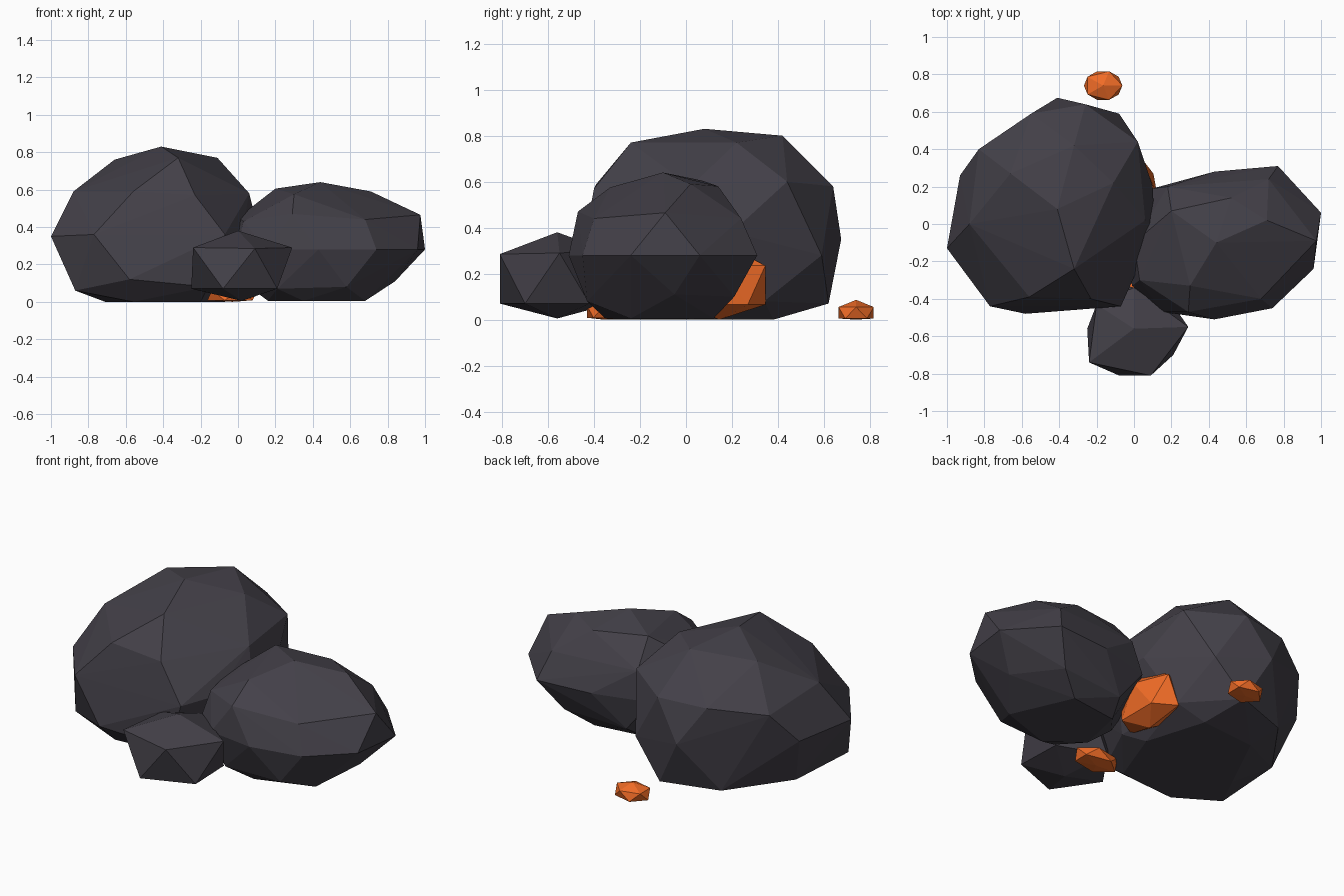
import bpy, bmesh


def material(name, color):
    m = bpy.data.materials.new(name)
    m.diffuse_color = (*color, 1)
    return m


STONE = material("dark_stone", (0.057, 0.052, 0.066))
EMBER = material("ember_orange", (0.88, 0.15, 0.02))


def finish(name, bm, mat):
    bmesh.ops.recalc_face_normals(bm, faces=bm.faces)
    mesh = bpy.data.meshes.new(name)
    bm.to_mesh(mesh)
    bm.free()
    mesh.materials.append(mat)
    obj = bpy.data.objects.new(name, mesh)
    bpy.context.collection.objects.link(obj)
    return obj


def rock(name, corners):
    """Faceted boulder: hull wrapped around its corner points."""
    bm = bmesh.new()
    for p in corners:
        bm.verts.new(p)
    bmesh.ops.convex_hull(bm, input=bm.verts)
    bmesh.ops.delete(bm, geom=[v for v in bm.verts if not v.link_faces], context='VERTS')
    return finish(name, bm, STONE)


def ember(name, center, radii):
    """Low-poly coal, flattened where it meets the ground."""
    bm = bmesh.new()
    bmesh.ops.create_icosphere(bm, subdivisions=1, radius=1)
    for v in bm.verts:
        v.co = [c + r * k for c, r, k in zip(center, radii, v.co)]
        v.co.z = max(v.co.z, 0)
    return finish(name, bm, EMBER)


# Large boulder: crown, shoulder, waist, foot
rock("large_boulder", [
    (-0.41, 0.08, 0.83), (-0.32, 0.42, 0.80), (-0.11, 0.22, 0.77),
    (-0.32, -0.24, 0.77), (-0.66, 0.27, 0.76),
    (-0.88, 0.00, 0.59), (-0.83, 0.40, 0.53), (-0.55, 0.59, 0.57), (-0.26, 0.64, 0.58),
    (0.02, 0.44, 0.60), (0.06, 0.02, 0.58), (-0.23, -0.40, 0.57), (-0.56, -0.39, 0.59),
    (-1.00, -0.13, 0.35), (-0.93, 0.26, 0.35), (-0.41, 0.675, 0.35),
    (-0.08, 0.59, 0.28), (0.10, 0.20, 0.38), (0.11, -0.02, 0.38), (0.02, -0.24, 0.37),
    (-0.07, -0.44, 0.36), (-0.77, -0.44, 0.36), (-0.58, -0.48, 0.12),
    (-0.87, -0.29, 0.06), (-0.84, 0.16, 0.06), (-0.59, 0.51, 0.06), (-0.26, 0.62, 0.07),
    (-0.02, 0.34, 0.08), (0.00, -0.10, 0.07), (-0.16, -0.43, 0.08),
    (-0.71, -0.02, 0), (-0.56, -0.36, 0), (-0.20, -0.33, 0),
    (-0.07, 0.02, 0), (-0.18, 0.38, 0), (-0.53, 0.35, 0),
])

# Medium boulder, leaning against the large one
rock("medium_boulder", [
    (0.44, -0.10, 0.64), (0.20, 0.07, 0.605), (0.71, 0.02, 0.59),
    (0.52, 0.14, 0.58), (0.30, -0.33, 0.575),
    (0.975, -0.09, 0.465), (0.72, 0.24, 0.44), (0.18, 0.20, 0.45),
    (0.00, -0.10, 0.45), (0.03, -0.30, 0.43), (0.29, -0.47, 0.47), (0.68, -0.40, 0.44),
    (1.00, 0.06, 0.28), (0.77, 0.31, 0.28), (0.43, 0.28, 0.28), (0.10, 0.19, 0.28),
    (-0.06, -0.10, 0.28), (-0.01, -0.33, 0.28), (0.15, -0.47, 0.28),
    (0.43, -0.51, 0.28), (0.74, -0.45, 0.28), (0.96, -0.24, 0.28),
    (0.84, -0.05, 0.11), (0.66, 0.21, 0.10), (0.26, 0.19, 0.08),
    (0.06, -0.12, 0.08), (0.21, -0.42, 0.07), (0.58, -0.43, 0.08),
    (0.68, -0.24, 0.005), (0.52, 0.12, 0.005), (0.22, 0.08, 0.005),
    (0.16, -0.20, 0.005), (0.35, -0.35, 0.005),
])

# Small front stone
rock("small_stone", [
    (0.00, -0.56, 0.38), (0.02, -0.56, 0.005),
    (-0.24, -0.74, 0.29), (0.09, -0.81, 0.285), (0.29, -0.55, 0.29),
    (0.00, -0.34, 0.30), (-0.20, -0.43, 0.29),
    (-0.08, -0.81, 0.07), (0.21, -0.70, 0.07), (0.20, -0.42, 0.07),
    (-0.08, -0.32, 0.07), (-0.25, -0.56, 0.07),
])

# Glowing coals around and between the stones
ember("back_ember", (-0.165, 0.74, 0.03), (0.115, 0.09, 0.056))
ember("front_ember", (-0.03, -0.355, 0.035), (0.15, 0.09, 0.06))
ember("wedged_ember", (0.01, 0.145, 0.15), (0.13, 0.235, 0.19))
